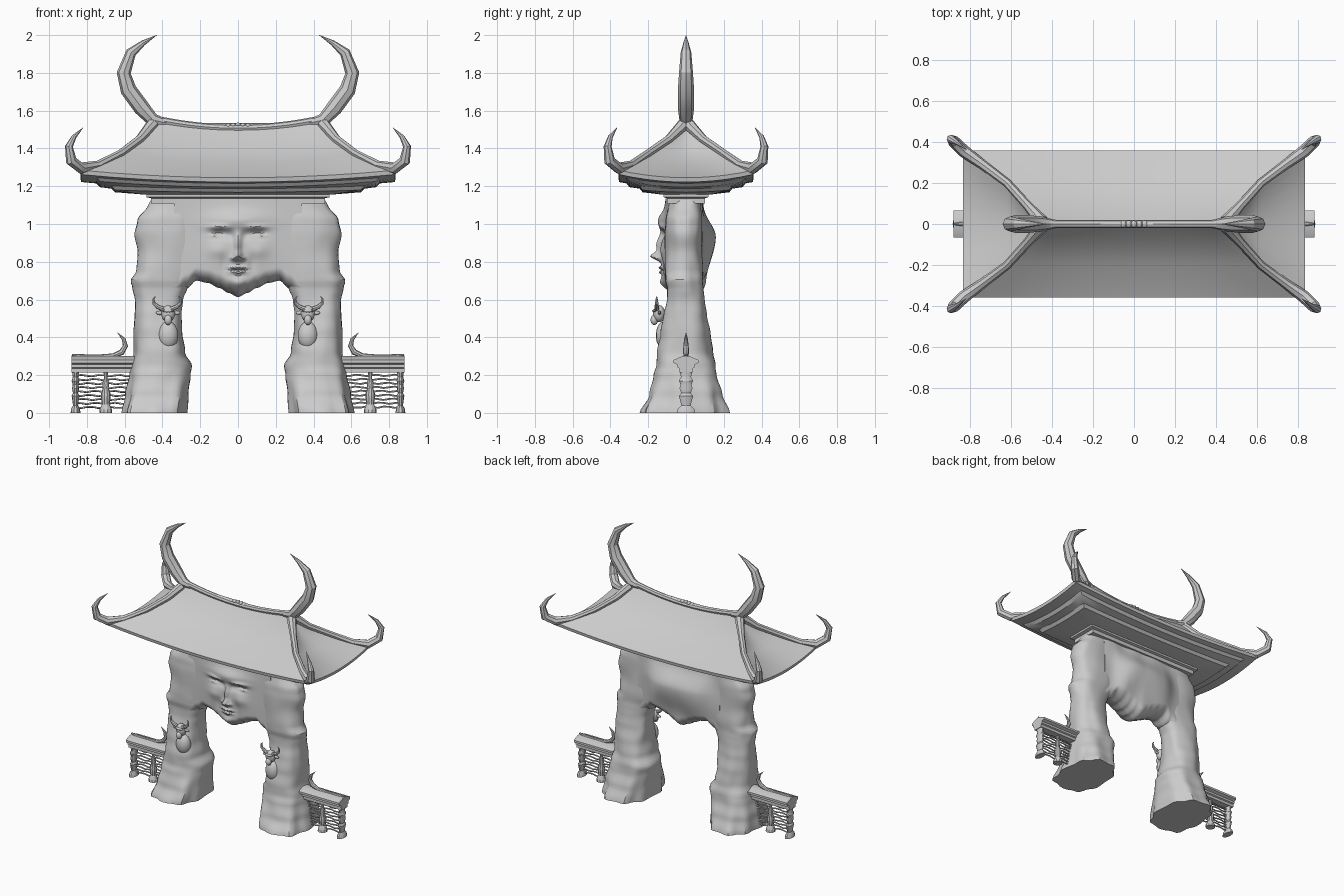
import bpy, bmesh, math
from mathutils import Vector, noise

if "Cube" in bpy.data.objects:
    bpy.data.objects.remove(bpy.data.objects["Cube"])

stone = bpy.data.materials.new("grey stone")
stone.use_nodes = True
GREY = (0.6, 0.6, 0.6, 1)
stone.diffuse_color = GREY
for node in stone.node_tree.nodes:
    if node.type == "BSDF_PRINCIPLED":
        node.inputs["Base Color"].default_value = GREY
parts = []


def finish(name, bm):
    bmesh.ops.recalc_face_normals(bm, faces=bm.faces)
    mesh = bpy.data.meshes.new(name)
    bm.to_mesh(mesh)
    bm.free()
    mesh.materials.append(stone)
    obj = bpy.data.objects.new(name, mesh)
    bpy.context.collection.objects.link(obj)
    parts.append(obj)


def loft(name, rings):
    """Skin a list of equal closed rings and cap both ends."""
    bm = bmesh.new()
    rows = [[bm.verts.new(p) for p in ring] for ring in rings]
    n = len(rows[0])
    for a, b in zip(rows, rows[1:]):
        for i in range(n):
            j = (i + 1) % n
            bm.faces.new((a[i], a[j], b[j], b[i]))
    bm.faces.new(rows[0])
    bm.faces.new(rows[-1])
    finish(name, bm)


def tube(name, path, ref=(0, 1, 0), sides=8):
    """Tapering tube through points (x, y, z, radius)."""
    pts = [Vector(p[:3]) for p in path]
    ref = Vector(ref).normalized()
    rings = []
    for k, p in enumerate(pts):
        t = (pts[min(k + 1, len(pts) - 1)] - pts[max(k - 1, 0)]).normalized()
        u = t.cross(ref).normalized()
        v = t.cross(u)
        angles = [math.tau * i / sides for i in range(sides)]
        rings.append([p + path[k][3] * (u * math.cos(a) + v * math.sin(a)) for a in angles])
    loft(name, rings)


def ball(name, centre, size):
    bm = bmesh.new()
    bmesh.ops.create_uvsphere(bm, u_segments=14, v_segments=9, radius=1)
    for v in bm.verts:
        v.co = Vector([c + s * q for c, s, q in zip(centre, size, v.co)])
    finish(name, bm)


def lathe(name, cx, profile, sx=1, sy=1):
    angles = [math.tau * i / 10 for i in range(10)]
    loft(name, [[(cx + sx * r * math.cos(a), sy * r * math.sin(a), z) for a in angles]
                for z, r in profile])


def sample(table, z):
    """Smoothly interpolate rows keyed by their first value."""
    for a, b in zip(table, table[1:]):
        if z <= b[0]:
            f = max(0, (z - a[0]) / (b[0] - a[0]))
            f = f * f * (3 - 2 * f)
            return [p + (q - p) * f for p, q in zip(a[1:], b[1:])]
    return table[-1][1:]


# Roof: rectangular rings with corners lifted, from ridge to neck
def roof_ring(hx, hy, z, lift, n=10):
    corners = [(-1, -1), (1, -1), (1, 1), (-1, 1)]
    out = []
    for (ax, ay), (bx, by) in zip(corners, corners[1:] + corners[:1]):
        for i in range(n):
            u, v = ax + (bx - ax) * i / n, ay + (by - ay) * i / n
            out.append((hx * u, hy * v, z + lift * u * u * v * v))
    return out


loft("roof", [roof_ring(*r) for r in (
    (.45, .008, 1.505, .045), (.52, .09, 1.405, .035), (.62, .20, 1.32, .05),
    (.835, .358, 1.245, .04), (.83, .354, 1.222, .04), (.75, .315, 1.215, .03),
    (.73, .30, 1.195, .03), (.67, .245, 1.187, .015), (.65, .23, 1.168, .012),
    (.50, .13, 1.156, 0))])
loft("neck_beam", [roof_ring(*r, 0) for r in (
    (.485, .118, 1.17), (.485, .118, 1.142), (.46, .10, 1.136), (.46, .10, 1.108))])

# Ridge with its small centre ornament
tube("ridge", [(x / 20, 0, 1.507 + .05 * (x / 9) ** 2, .02) for x in range(-9, 10)])
for i in (-2, -1, 0, 1, 2):
    ball("ridge_knob", (i * .026, 0, 1.526 - .003 * abs(i)), (.014, .018, .011))

# Leg outline: height, inner x, outer x, front y, back y
LEG = [(0, .27, .62, -.24, .225), (.1, .265, .60, -.20, .19), (.2, .25, .58, -.17, .165),
       (.25, .24, .57, -.155, .16), (.32, .28, .55, -.155, .14), (.42, .30, .55, -.13, .13),
       (.52, .295, .55, -.115, .11), (.6, .285, .545, -.105, .10), (.66, .265, .552, -.105, .095),
       (.70, .24, .562, -.115, .09), (.75, .22, .535, -.115, .09), (.85, .2, .53, -.11, .085),
       (.95, .2, .555, -.11, .085), (1.02, .2, .54, -.105, .085), (1.1, .2, .48, -.09, .08),
       (1.13, .2, .46, -.085, .08)]


def leg_ring(side, z, n=48):
    xi, xo, yf, yb = sample(LEG, z)
    ring = []
    for i in range(n):
        a = math.tau * i / n
        c, s = math.cos(a), math.sin(a)
        c, s = (math.copysign(abs(q) ** .8, q) for q in (c, s))
        fold = max(0, 1 - z / .26) * .05 * math.cos(9 * a + 1) - .01
        fold += .09 * noise.noise(Vector((c * 1.6, s * 1.6, z * 6)))
        r = 1 + fold
        x = (xi + xo) / 2 + (xo - xi) / 2 * c * r
        y = (yf + yb) / 2 + (yb - yf) / 2 * s * r
        ring.append((side * x, y, z))
    return ring


# Carved face: bumps as x, z, width, height, depth (mirrored where x is not 0)
BUMPS = [(0, .86, .19, .24, .032), (0, 1.02, .14, .045, .028), (.10, .985, .06, .014, .014),
         (.10, .945, .05, .022, -.024), (.115, .938, .036, .010, .014), (.04, .94, .02, .025, -.01),
         (0, .89, .017, .055, .026), (0, .828, .02, .022, .05), (.026, .816, .013, .012, .022),
         (0, .768, .04, .009, .018), (0, .757, .05, .004, -.01), (0, .744, .032, .009, .02),
         (0, .69, .05, .03, .018), (.11, .86, .05, .04, .012), (.075, .79, .02, .05, -.008)]
HEM = [(0, .613), (.05, .635), (.10, .662), (.16, .688), (.22, .70), (.27, .66), (.34, .60)]
BACK = [(.6, .085), (.66, .10), (.93, .155), (1.1, .09), (1.14, .08)]


def front_y(x, z):
    depth = .10
    for bx, bz, w, h, d in BUMPS:
        for cx in {bx, -bx}:
            depth += d * math.exp(-((x - cx) / w) ** 2 - ((z - bz) / h) ** 2)
    return -depth


def face_ring(x, rows=70):
    low = sample(HEM, abs(x))[0]
    front, back = [], []
    for k in range(rows + 1):
        v = k / rows
        z = low + (1.135 - low) * v
        curl = math.sqrt(max(.0004, 1 - (1 - min(v / .16, 1)) ** 2))
        bulge = sample(BACK, z)[0] - .08
        wave = .012 * noise.noise(Vector((x * 8, 3, z * 4)))
        front.append((x, front_y(x, z) * curl, z))
        back.append((x, (.08 + bulge * math.exp(-(x / .25) ** 4) + wave) * curl, z))
    return front[::-1] + back


loft("face_arch", [face_ring(.34 * i / 42) for i in range(-42, 43)])

FENCE = [(.035, .215), (.035, .235), (.045, .24), (.045, .255), (.066, .265), (.066, .28), (.02, .30)]

for side, tag in ((1, "left"), (-1, "right")):
    def flip(path):
        return [(side * p[0], *p[1:]) for p in path]

    loft(tag + "_leg", [leg_ring(side, 1.13 * k / 64) for k in range(65)])

    # Great horns at the ridge ends
    tube(tag + "_ridge_horn", flip([
        (.38, 0, 1.535, .02), (.45, 0, 1.55, .035), (.51, 0, 1.615, .043), (.58, 0, 1.71, .043),
        (.605, 0, 1.80, .037), (.566, 0, 1.908, .028), (.50, 0, 1.96, .014), (.43, 0, 2.0, .001)]))

    # Hip ridges sweeping into corner horns
    for sy, end in ((-1, "front"), (1, "back")):
        hip = [(.45, .01, 1.53, .034), (.52, .09, 1.45, .023), (.62, .20, 1.375, .021),
               (.74, .29, 1.312, .024), (.83, .355, 1.295, .031), (.883, .405, 1.335, .030),
               (.895, .415, 1.41, .021), (.868, .40, 1.462, .013), (.82, .365, 1.51, .001)]
        tube(f"{tag}_{end}_hip_horn", flip([(x, sy * y, z, r) for x, y, z, r in hip]),
             ref=(side * .7, -sy * .75, 0))

    # Horned guardian on the front of the leg
    for name, c, s in (("body", (.37, -.115, .41), (.055, .045, .075)),
                       ("head", (.37, -.142, .525), (.037, .032, .045)),
                       ("snout", (.37, -.168, .492), (.021, .02, .027)),
                       ("brow", (.37, -.165, .54), (.032, .014, .009)),
                       ("inner_ear", (.327, -.14, .53), (.022, .008, .011)),
                       ("outer_ear", (.413, -.14, .53), (.022, .008, .011))):
        ball(f"{tag}_guardian_{name}", (side * c[0], *c[1:]), s)
    for d, name in ((1, "outer"), (-1, "inner")):
        horn = [(.02, .55, .013), (.05, .562, .012), (.07, .58, .009), (.073, .602, .006), (.062, .618, .001)]
        tube(f"{tag}_guardian_{name}_horn", flip([(.375 + d * x, -.155, z, r) for x, z, r in horn]))

    # Side fence: rail, little horned ridge, slats and carved posts
    section = FENCE + [(-y, z) for y, z in FENCE[::-1]]
    loft(tag + "_fence_rail", [[(side * x, y, z) for y, z in section] for x in (.52, .882)])
    tube(tag + "_fence_horn", flip([
        (.88, 0, .308, .005), (.84, 0, .30, .011), (.74, 0, .298, .011), (.66, 0, .302, .013),
        (.615, 0, .322, .016), (.596, 0, .355, .014), (.605, 0, .39, .010), (.638, 0, .425, .001)]))
    for k in range(9):
        z = .03 + k * .021
        tube(tag + "_fence_slat", flip([
            (.56 + .03 * i, 0, z + .004 * math.sin(i * 1.9 + k * 2), .0055) for i in range(11)]), sides=5)
    lathe(tag + "_fence_baluster", side * .70, [
        (0, .034), (.02, .032), (.045, .02), (.07, .024), (.10, .026), (.13, .016),
        (.16, .018), (.185, .009), (.22, .012)])
    lathe(tag + "_fence_post", side * .86, [
        (0, .05), (.02, .046), (.04, .026), (.07, .034), (.09, .04), (.105, .026), (.13, .036),
        (.15, .03), (.17, .04), (.19, .028), (.22, .036)], sx=.52)

# Smooth shading with sharp edges kept
bpy.ops.object.select_all(action="DESELECT")
for obj in parts:
    obj.select_set(True)
bpy.context.view_layer.objects.active = parts[0]
bpy.ops.object.shade_smooth_by_angle(angle=math.radians(30))
